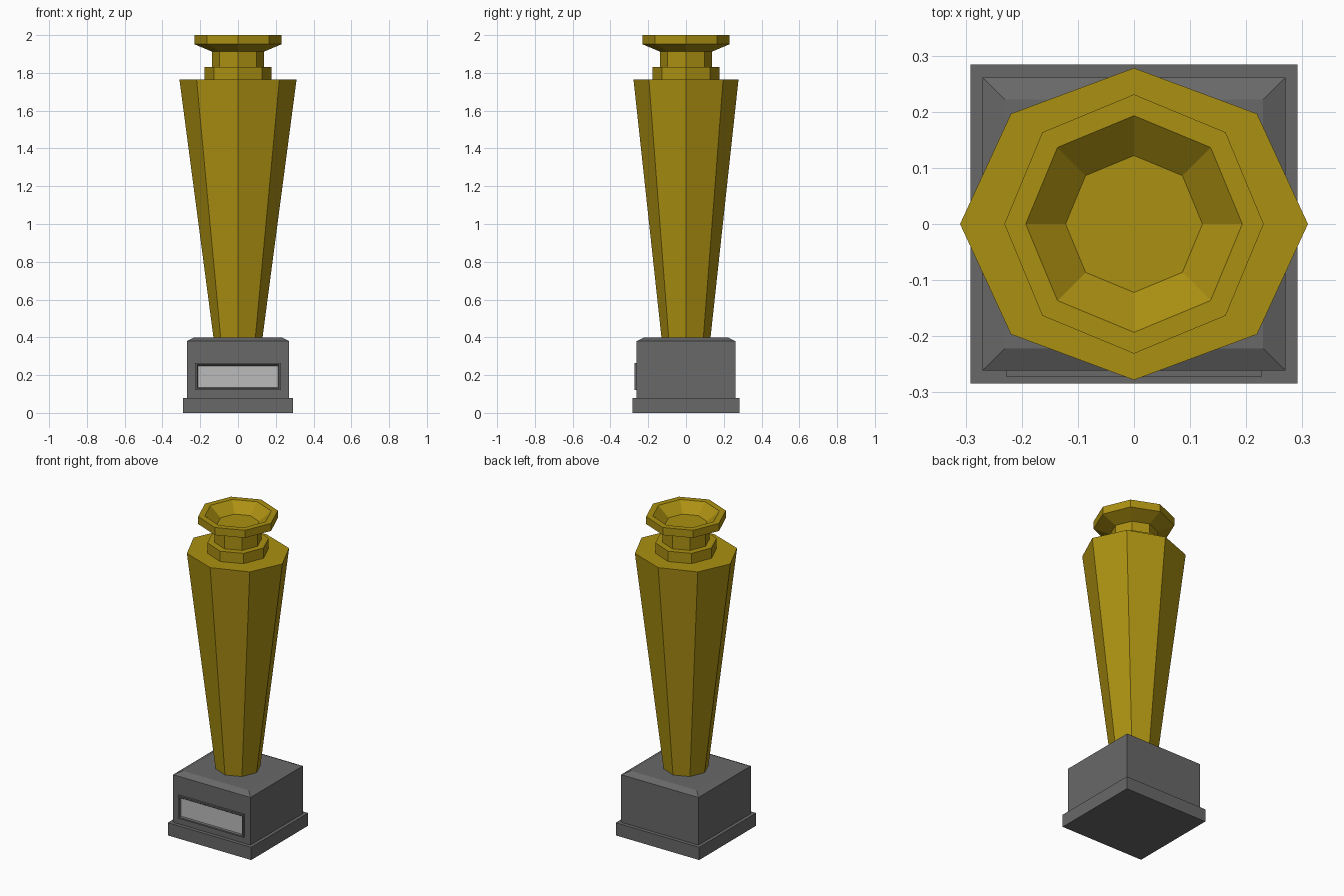
import bpy, bmesh, math

if "Cube" in bpy.data.objects:
    bpy.data.objects.remove(bpy.data.objects["Cube"])


def material(name, rgb):
    m = bpy.data.materials.new(name)
    m.diffuse_color = (*rgb, 1)
    m.use_nodes = True
    m.node_tree.nodes["Principled BSDF"].inputs["Base Color"].default_value = m.diffuse_color
    return m


gold = material("gold", (0.41, 0.28, 0.006))
grey = material("dark grey", (0.14, 0.14, 0.14))
silver = material("silver", (0.50, 0.50, 0.50))


def loft(name, rings, mats, pick=None):
    """Skin a list of equal-length point rings and cap both ends."""
    bm = bmesh.new()
    loops = [[bm.verts.new(p) for p in ring] for ring in rings]
    n = len(loops[0])
    for a, b in zip(loops, loops[1:]):
        for i in range(n):
            j = (i + 1) % n
            bm.faces.new((a[i], a[j], b[j], b[i]))
    bm.faces.new(loops[0][::-1])
    cap = bm.faces.new(loops[-1])
    if len(mats) > 1:
        cap.material_index = 1
    bmesh.ops.recalc_face_normals(bm, faces=bm.faces)
    me = bpy.data.meshes.new(name)
    bm.to_mesh(me)
    bm.free()
    for m in mats:
        me.materials.append(m)
    ob = bpy.data.objects.new(name, me)
    bpy.context.collection.objects.link(ob)
    return ob


def octagon(rx, ry, z):
    return [(rx * math.cos(i * math.pi / 4), ry * math.sin(i * math.pi / 4), z)
            for i in range(8)]


def rect(x, y, z):
    return [(-x, -y, z), (x, -y, z), (x, y, z), (-x, y, z)]


def upright(x, z0, z1, y):
    return [(-x, y, z0), (x, y, z0), (x, y, z1), (-x, y, z1)]


# Stepped square base
loft("plinth", [rect(0.291, 0.284, 0), rect(0.291, 0.284, 0.08)], [grey])
loft("base_block", [rect(0.27, 0.261, 0.08), rect(0.27, 0.261, 0.38),
                    rect(0.23, 0.222, 0.40)], [grey])

# Framed plaque with a recessed silver plate
loft("plaque", [upright(0.227, 0.12, 0.264, -0.255),
                upright(0.227, 0.12, 0.264, -0.273),
                upright(0.218, 0.129, 0.255, -0.273),
                upright(0.212, 0.135, 0.249, -0.265)], [grey, silver])

# Tapered octagonal column
loft("column", [octagon(0.13, 0.13, 0.40), octagon(0.31, 0.278, 1.765)], [gold])

# Collar, neck and hollow cup
loft("collar", [octagon(0.178, 0.178, 1.765), octagon(0.178, 0.178, 1.83)], [gold])
loft("neck", [octagon(0.137, 0.137, 1.83), octagon(0.137, 0.137, 1.912)], [gold])
loft("cup", [octagon(r, r, z) for r, z in
             [(0.137, 1.912), (0.231, 1.952), (0.231, 2.0),
              (0.193, 2.0), (0.122, 1.94)]], [gold])
